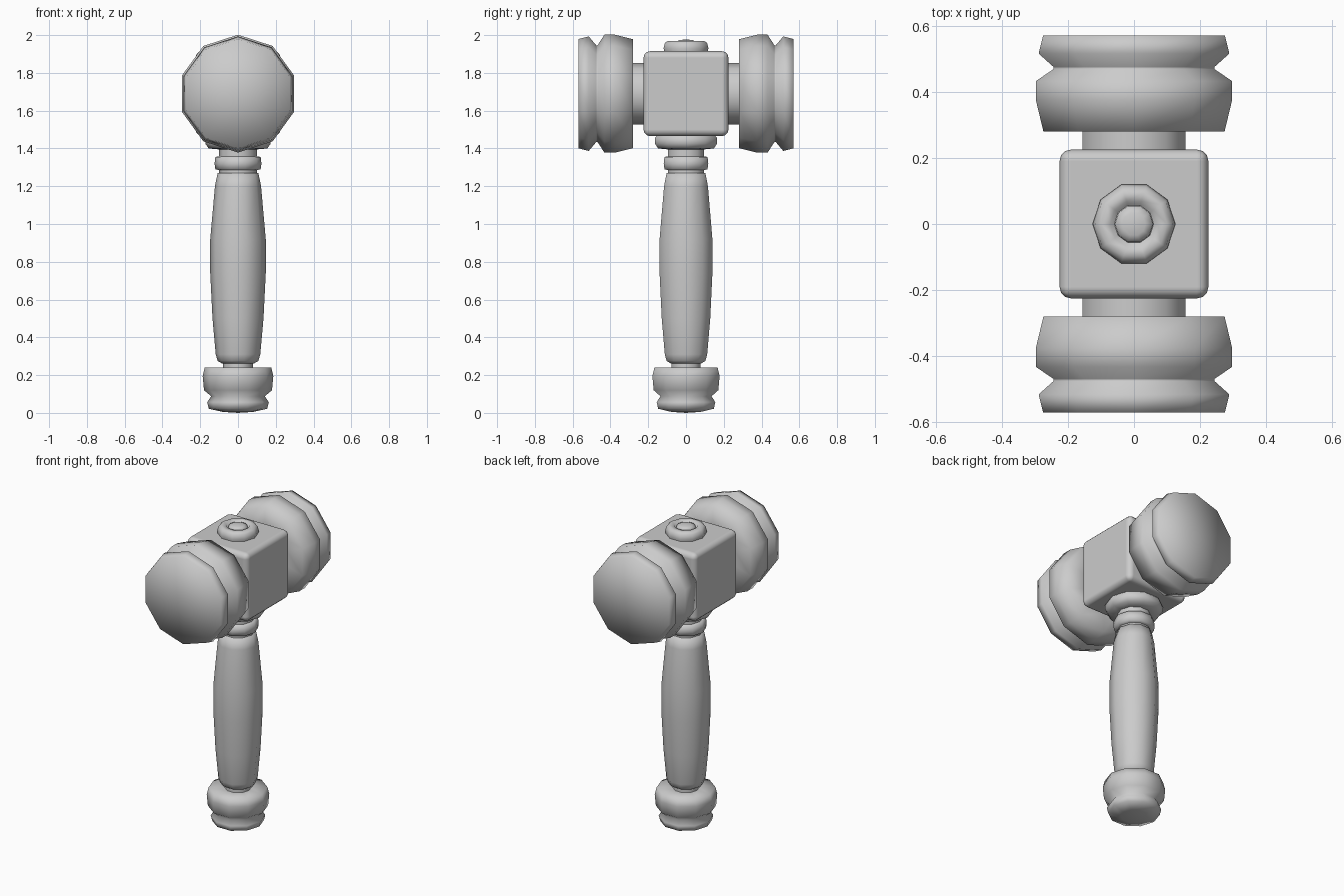
import bpy, bmesh
from math import sin, cos, pi, radians
from mathutils import Matrix, Vector

if "Cube" in bpy.data.objects:
    bpy.data.objects.remove(bpy.data.objects["Cube"])

SIDES = 10
HEAD_Z = 1.69

grey = bpy.data.materials.new("plain grey")
grey.use_nodes = True
colour = (0.6, 0.6, 0.6, 1)
grey.diffuse_color = colour
grey.node_tree.nodes["Principled BSDF"].inputs["Base Color"].default_value = colour


def finish(name, bm):
    bmesh.ops.recalc_face_normals(bm, faces=bm.faces)
    mesh = bpy.data.meshes.new(name)
    bm.to_mesh(mesh)
    bm.free()
    mesh.materials.append(grey)
    mesh.shade_smooth()
    obj = bpy.data.objects.new(name, mesh)
    bpy.context.collection.objects.link(obj)
    return obj


def lathe(name, profile, matrix=Matrix()):
    """Turn (radius, height) points round z; radius 0 makes a pole."""
    bm = bmesh.new()
    rings = []
    for r, z in profile:
        count = SIDES if r else 1
        rings.append([bm.verts.new(matrix @ Vector((r * cos(2 * pi * i / SIDES),
                                                    r * sin(2 * pi * i / SIDES), z)))
                      for i in range(count)])
    for a, b in zip(rings, rings[1:]):
        for i in range(SIDES):
            j = (i + 1) % SIDES
            corners = [a[i % len(a)], a[j % len(a)], b[j % len(b)], b[i % len(b)]]
            bm.faces.new(list(dict.fromkeys(corners)))
    return finish(name, bm)


# Handle, from the bottom up
lathe("pommel", [(0, 0), (0.08, 0.005), (0.155, 0.022), (0.163, 0.057), (0.142, 0.088),
                 (0.18, 0.12), (0.187, 0.195), (0.176, 0.24), (0.08, 0.24), (0, 0.24)])
lathe("pommel_neck", [(0.08, 0.23), (0.08, 0.28)])
lathe("grip", [(0, 0.26), (0.085, 0.262), (0.108, 0.275), (0.118, 0.31), (0.135, 0.5),
               (0.147, 0.74), (0.147, 0.92), (0.122, 1.2), (0.108, 1.27), (0, 1.27)])
lathe("upper_neck", [(0.1, 1.26), (0.1, 1.4)])
lathe("collar", [(0.1, 1.285), (0.12, 1.29), (0.124, 1.32), (0.12, 1.355), (0.1, 1.358)])
lathe("head_socket", [(0, 1.395), (0.1, 1.395), (0.155, 1.4), (0.173, 1.425),
                      (0.173, 1.455), (0.155, 1.475)])

# Central block with rounded edges
bm = bmesh.new()
bmesh.ops.create_cube(bm, size=0.45, matrix=Matrix.Translation((0, 0, HEAD_Z)))
block = finish("head_block", bm)
bevel = block.modifiers.new("rounded edges", "BEVEL")
bevel.width = 0.035
bevel.segments = 3
bevel.harden_normals = True

# Round cap and button on top of the block
lathe("top_cap", [(0.118, 1.905), (0.125, 1.93), (0.118, 1.958), (0.1, 1.97),
                  (0.072, 1.968), (0.063, 1.945), (0, 1.945)])
lathe("top_button", [(0.06, 1.94), (0.057, 1.965), (0.035, 1.974), (0, 1.977)])

# Striking ends, turned round the y axis with a corner at the top
for side, turn in (("front", 0), ("back", pi)):
    axis = (Matrix.Translation((0, 0, HEAD_Z)) @ Matrix.Rotation(turn, 4, "Z")
            @ Matrix.Rotation(radians(90), 4, "X") @ Matrix.Rotation(radians(90), 4, "Z"))
    lathe(side + "_head_neck", [(0.163, 0.2), (0.163, 0.3)], axis)
    lathe(side + "_striker", [(0, 0.28), (0.163, 0.28), (0.288, 0.28), (0.312, 0.375),
                              (0.312, 0.432), (0.256, 0.468), (0.256, 0.475),
                              (0.303, 0.515), (0.289, 0.57), (0, 0.57)], axis)
